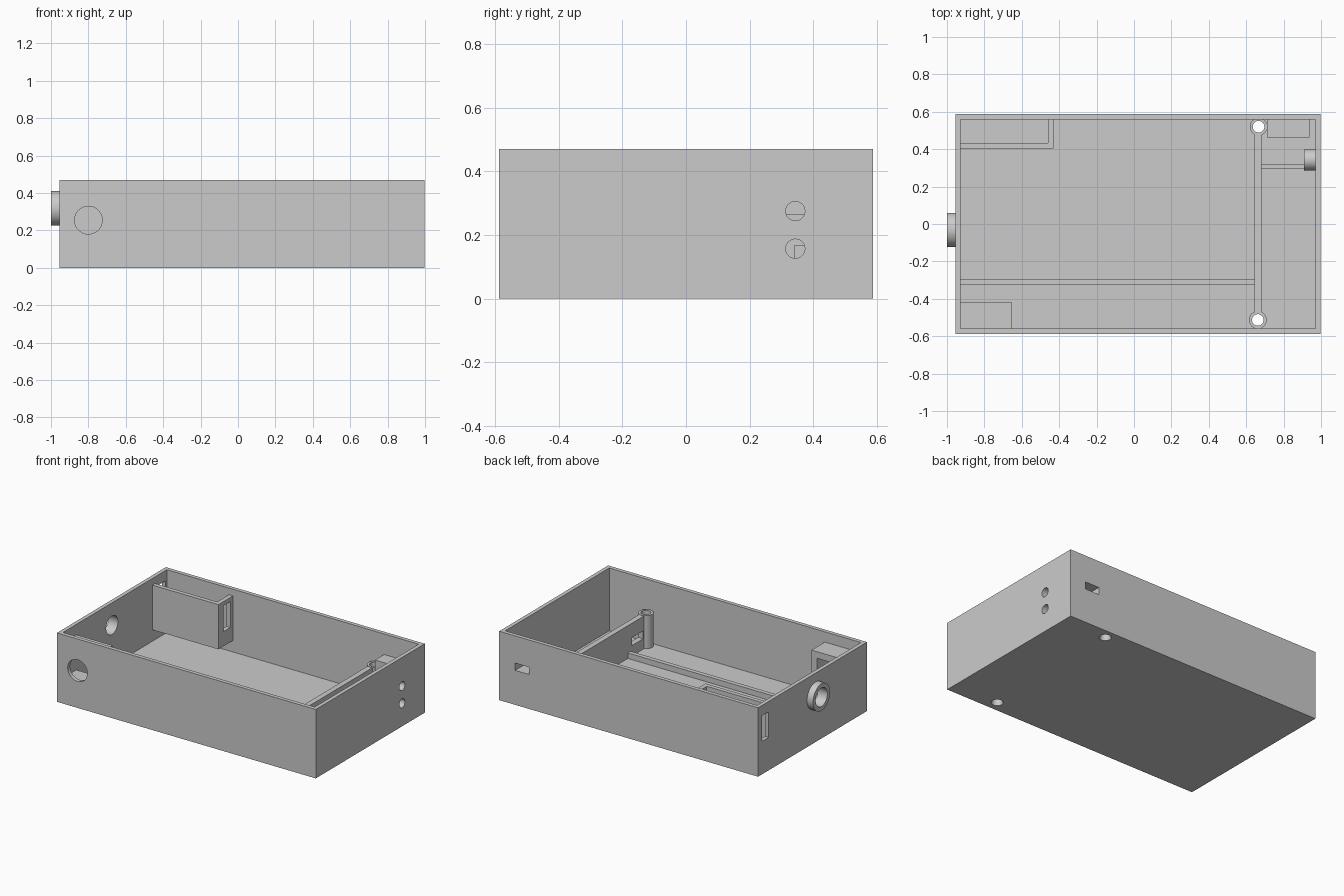
import bpy
import math

cube = bpy.data.objects.get("Cube")
if cube:
    bpy.data.objects.remove(cube, do_unlink=True)

grey = bpy.data.materials.new("plain grey")
grey.use_nodes = True
GREY = (0.6, 0.6, 0.6, 1)
grey.diffuse_color = GREY
grey.node_tree.nodes["Principled BSDF"].inputs["Base Color"].default_value = GREY

FLOOR = 0.042
BASE = FLOOR - 0.01
parts = []


def box(name, x, y, z):
    """Box spanning three (low, high) ranges."""
    spans = (x, y, z)
    bpy.ops.mesh.primitive_cube_add(size=1, location=[sum(s) / 2 for s in spans])
    ob = bpy.context.object
    ob.name = name
    ob.scale = [s[1] - s[0] for s in spans]
    bpy.ops.object.transform_apply(location=False, rotation=False, scale=True)
    ob.data.materials.append(grey)
    parts.append(ob)
    return ob


def rod(name, axis, radius, centre, length, end_radius=None):
    """Cylinder or cone along the named axis."""
    turn = {"x": (0, math.pi / 2, 0), "y": (math.pi / 2, 0, 0), "z": (0, 0, 0)}[axis]
    bpy.ops.mesh.primitive_cone_add(vertices=64, radius1=radius,
                                    radius2=end_radius or radius, depth=length,
                                    location=centre, rotation=turn)
    ob = bpy.context.object
    ob.name = name
    ob.data.materials.append(grey)
    parts.append(ob)
    return ob


def cut(targets, cutter):
    """Subtract a cutter from each target, then discard it."""
    for ob in targets:
        mod = ob.modifiers.new("cut", "BOOLEAN")
        mod.operation = "DIFFERENCE"
        mod.solver = "EXACT"
        mod.object = cutter
        bpy.context.view_layer.objects.active = ob
        bpy.ops.object.modifier_apply(modifier=mod.name)
    parts.remove(cutter)
    bpy.data.objects.remove(cutter, do_unlink=True)


# Open tray
tray = box("tray", (-0.955, 0.998), (-0.587, 0.587), (0, 0.47))
cut([tray], box("cavity", (-0.928, 0.971), (-0.56, 0.56), (FLOOR, 0.6)))

# Cross divider with a cable slot near each end
divider = box("divider", (0.645, 0.682), (-0.565, 0.565), (BASE, 0.265))
for side in (-1, 1):
    cut([divider], box("slot", (0.6, 0.72), sorted((side * 0.34, side * 0.46)), (0.113, 0.167)))

# Screw pillars drilled through the floor and countersunk below
for name, x, y in (("front_pillar", 0.662, -0.513), ("back_pillar", 0.666, 0.52)):
    pillar = rod(name, "z", 0.047, (x, y, (BASE + 0.267) / 2), 0.267 - BASE)
    cut([pillar, divider, tray], rod("bore", "z", 0.031, (x, y, 0.1), 0.6))
    cut([tray], rod("countersink", "z", 0.04, (x, y, 0.005), 0.03, 0.031))

# Low floor ribs
box("long_rib", (-0.935, 0.65), (-0.324, -0.294), (BASE, 0.08))
box("short_rib", (0.675, 0.975), (0.294, 0.322), (BASE, 0.08))

# Raised corner compartment walls, slotted in line with the tray
box("compartment_wall", (-0.935, -0.43), (0.403, 0.432), (0.12, 0.425))
panel = box("compartment_panel", (-0.459, -0.43), (0.432, 0.565), (0.12, 0.425))
cut([panel], box("panel_slot", (-0.5, -0.4), (0.46, 0.532), (0.22, 0.397)))
cut([tray], box("tray_slot", (-1.1, -0.9), (0.473, 0.545), (0.225, 0.4)))

# Raised jack housing: square pocket inside, round hole outside
housing = box("jack_housing", (-0.935, -0.655), (-0.565, -0.417), (0.11, 0.40))
cut([housing], box("pocket", (-0.96, -0.695), (-0.6, -0.3), (0.16, 0.355)))
cut([tray], rod("jack_hole", "y", 0.074, (-0.8, -0.58, 0.255), 0.2))

# Raised port block on the back wall
port = box("port_block", (0.71, 0.937), (0.462, 0.565), (0.19, 0.33))
cut([port, tray], box("port_slot", (0.773, 0.878), (0.4, 0.7), (0.235, 0.285)))

# Outer collar
collar = rod("collar", "x", 0.092, (-0.97, -0.032, 0.318), 0.06)
cut([collar, tray], rod("collar_hole", "x", 0.063, (-0.97, -0.032, 0.318), 0.3))

# Light bushings
for name, z in (("lower_bushing", 0.157), ("upper_bushing", 0.275)):
    bushing = rod(name, "x", 0.056, (0.944, 0.343, z), 0.07)
    cut([bushing, tray], rod("light_hole", "x", 0.03, (0.944, 0.343, z), 0.3))

# Smooth round surfaces, keep hard edges
bpy.ops.object.select_all(action="DESELECT")
for part in parts:
    part.select_set(True)
bpy.context.view_layer.objects.active = tray
bpy.ops.object.shade_smooth_by_angle(angle=math.radians(25))
